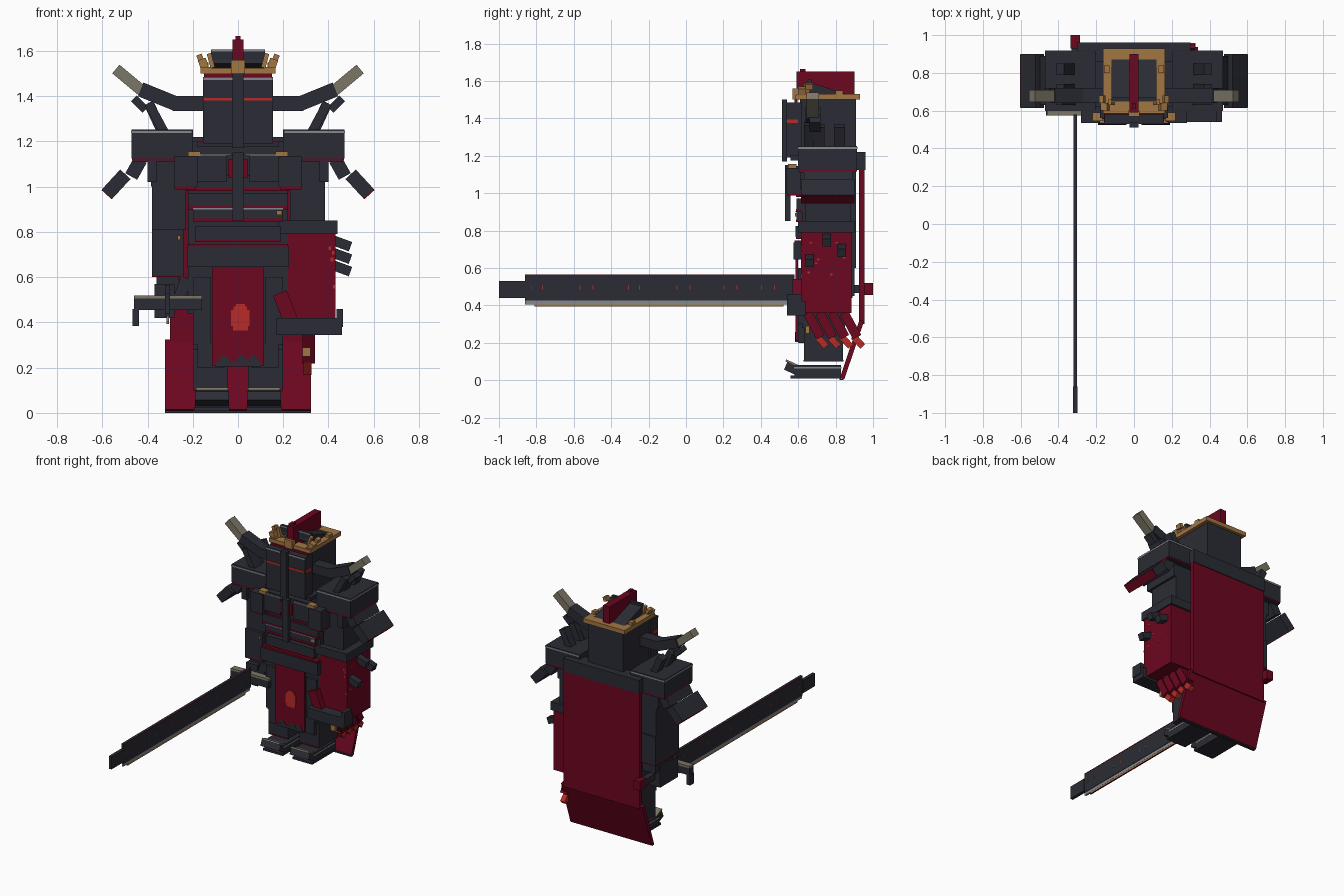
import bpy, bmesh, math
from mathutils import Matrix, Vector


def mat(name, r, g, b):
    m = bpy.data.materials.new(name)
    m.diffuse_color = (r, g, b, 1)
    return m


DARK = mat("dark steel", .024, .025, .035)
RED = mat("crimson", .150, .002, .014)
BRIGHT = mat("bright red", .48, .024, .020)
GOLD = mat("gold", .36, .18, .055)
BONE = mat("bone", .20, .18, .135)
GREY = mat("light steel", .24, .25, .28)


def box(name, x, y, z, m, pair=False, ry=0, rx=0):
    """Box from (min, max) ranges, turned about its centre, optionally mirrored in x."""
    for side in ((1, -1) if pair else (1,)):
        c = Vector(((x[0] + x[1]) / 2 * side, (y[0] + y[1]) / 2, (z[0] + z[1]) / 2))
        rot = Matrix.Rotation(math.radians(ry * side), 4, 'Y') @ Matrix.Rotation(math.radians(rx), 4, 'X')
        size = Matrix.Diagonal((x[1] - x[0], y[1] - y[0], z[1] - z[0], 1))
        bm = bmesh.new()
        bmesh.ops.create_cube(bm, size=1, matrix=Matrix.Translation(c) @ rot @ size)
        me = bpy.data.meshes.new(name)
        bm.to_mesh(me)
        bm.free()
        me.materials.append(m)
        ob = bpy.data.objects.new(name, me)
        bpy.context.collection.objects.link(ob)


def bar(name, a, b, width, y, m, pair=False):
    """Bar from a to b in the xz plane."""
    dx, dz = b[0] - a[0], b[1] - a[1]
    n, cx, cz = math.hypot(dx, dz) / 2, (a[0] + b[0]) / 2, (a[1] + b[1]) / 2
    box(name, (cx - n, cx + n), y, (cz - width / 2, cz + width / 2), m, pair,
        ry=-math.degrees(math.atan2(dz, dx)))


def bar_yz(name, a, b, width, x, m):
    """Bar from a to b in the yz plane."""
    dy, dz = b[0] - a[0], b[1] - a[1]
    n, cy, cz = math.hypot(dy, dz) / 2, (a[0] + b[0]) / 2, (a[1] + b[1]) / 2
    box(name, x, (cy - n, cy + n), (cz - width / 2, cz + width / 2), m,
        rx=math.degrees(math.atan2(dz, dy)))


# Head and mask
box("head", (-.14, .14), (.61, .91), (1.2, 1.5), DARK)
box("mask", (-.155, .155), (.535, .62), (1.19, 1.485), DARK)
box("mask_rim", (-.155, .155), (.533, .54), (1.472, 1.482), GREY)
box("mask_ridge", (-.025, .025), (.512, .54), (1.17, 1.5), DARK)
box("eye_slit", (.027, .15), (.53, .536), (1.38, 1.393), BRIGHT, True)
box("cheek_slit", (.152, .158), (.54, .6), (1.375, 1.395), BRIGHT, True)
box("mask_foot", (-.18, .18), (.56, .62), (1.175, 1.2), DARK)
box("mask_foot_trim", (-.17, .17), (.557, .562), (1.19, 1.197), RED)

# Crown and crest
box("crown_side", (.12, .165), (.59, .925), (1.5, 1.53), GOLD, True)
box("crown_front", (-.165, .165), (.585, .65), (1.5, 1.525), GOLD)
box("crown_back", (-.165, .165), (.87, .93), (1.5, 1.53), GOLD)
box("crown_trim", (-.15, .15), (.58, .595), (1.485, 1.5), RED)
box("crown_prong", (.135, .172), (.6, .64), (1.525, 1.565), GOLD, True, ry=20)
box("crown_knob", (.155, .18), (.64, .68), (1.555, 1.585), GOLD, True, ry=20)
box("crown_inner_prong", (.11, .13), (.63, .66), (1.525, 1.59), GOLD, True, ry=15)
box("crown_rear_knob", (.13, .16), (.8, .84), (1.53, 1.55), GOLD, True)
box("crown_centre", (-.03, .03), (.57, .6), (1.5, 1.56), GOLD)
box("helmet_top", (-.12, .12), (.65, .87), (1.51, 1.56), DARK, rx=-18)
box("helmet_ridge", (-.12, .12), (.65, .67), (1.56, 1.607), DARK)
box("helmet_rim", (-.12, .12), (.647, .651), (1.597, 1.605), GREY)
box("crest", (-.025, .025), (.59, .9), (1.5, 1.65), RED)
box("crest_stud", (-.01, .01), (.61, .64), (1.65, 1.665), RED)

# Horns
box("horn_root", (.14, .29), (.64, .72), (1.335, 1.4), DARK, True)
bar("horn_middle", (.27, 1.365), (.43, 1.43), .065, (.64, .72), DARK, True)
bar("horn_tip", (.42, 1.42), (.54, 1.52), .05, (.645, .71), BONE, True)
bar("horn_strut", (.395, 1.37), (.32, 1.23), .04, (.63, .7), DARK, True)
bar("shoulder_spike", (.46, 1.39), (.41, 1.34), .035, (.66, .72), DARK, True)
for yy in (.68, .79):
    bar("shoulder_fin", (.33, 1.23), (.39, 1.36), .045, (yy, yy + .06), DARK, True)

# Shoulders: a thin light rim runs round the dark cap
box("shoulder_pad", (.2, .47), (.6, .915), (1.125, 1.252), DARK, True)
box("shoulder_rim", (.205, .472), (.597, .918), (1.237, 1.247), GREY, True)
box("shoulder_trim", (.21, .468), (.602, .913), (1.115, 1.125), RED, True)
box("shoulder_underside", (.215, .465), (.605, .91), (1.11, 1.116), DARK, True)
box("upper_arm", (.22, .385), (.64, .88), (1.0, 1.12), DARK, True)
bar("shoulder_hinge", (.43, 1.12), (.472, 1.045), .06, (.63, .89), DARK, True)
bar("shoulder_flap", (.498, 1.055), (.578, .968), .062, (.615, .9), DARK, True)
bar("shoulder_flap_trim", (.576, .97), (.581, .9645), .06, (.617, .898), RED, True)
box("shoulder_bracket", (.36, .4), (.61, .88), (1.02, 1.12), DARK, True)

# Torso with banded armour
box("torso", (-.22, .22), (.62, .91), (.6, 1.2), DARK)
box("collar", (-.3, .3), (.86, .96), (1.125, 1.22), DARK)
for z, w in ((.995, .23), (.915, .22), (.86, .2)):
    box("chest_band", (-w, w), (.59, .64), (z, z + .055), DARK)
    box("band_trim", (-w, w), (.588, .64), (z - .015, z), RED)
box("band_rim", (-.2, .2), (.586, .592), (.9, .905), GREY)
box("chest_core", (-.18, .18), (.575, .65), (1.05, 1.145), DARK)
box("breast_plate", (.18, .28), (.535, .64), (1.0, 1.135), DARK, True)
box("breast_inner", (.05, .18), (.55, .62), (1.02, 1.14), DARK, True)
box("breast_trim", (.185, .28), (.54, .64), (.988, 1.0), RED, True)
box("breast_rim", (.03, .17), (.548, .553), (1.138, 1.144), GREY, True)
box("breast_buckle", (.165, .22), (.545, .59), (1.135, 1.155), GOLD, True)
box("chest_gem", (-.045, .045), (.545, .57), (1.04, 1.12), RED)
box("chest_ridge", (-.025, .025), (.53, .56), (.85, 1.15), DARK)
box("chest_charm", (.17, .195), (.583, .592), (.875, .895), GOLD)
box("belt_upper", (-.19, .19), (.585, .64), (.765, .825), DARK)
box("belt_upper_trim", (-.19, .19), (.587, .64), (.755, .765), RED)
box("belt", (-.225, .225), (.575, .66), (.645, .735), DARK)
box("belt_trim", (-.22, .22), (.58, .65), (.735, .747), RED)
box("hip", (-.22, .22), (.62, .89), (.44, .65), DARK)

# Sword arm
box("sword_arm", (-.38, -.23), (.64, .88), (.81, 1.02), DARK)
box("forearm", (-.38, -.24), (.62, .89), (.61, .81), DARK)
box("forearm_trim", (-.38, -.24), (.622, .888), (.6, .61), RED)
box("forearm_charm", (-.268, -.255), (.612, .622), (.765, .785), GOLD)
box("wrist", (-.36, -.26), (.65, .86), (.53, .6), DARK)
box("hand", (-.37, -.28), (.62, .82), (.42, .57), DARK)
box("thumb", (-.27, -.22), (.62, .74), (.5, .6), DARK, ry=20)

# Sword
box("blade", (-.32, -.302), (-.86, .58), (.425, .566), DARK)
box("blade_line", (-.3208, -.3012), (-.86, .57), (.56, .5655), RED)
box("blade_edge", (-.317, -.305), (-.86, .57), (.405, .425), GREY)
box("blade_underside", (-.316, -.306), (-.81, .52), (.395, .405), GOLD)
box("blade_underside_line", (-.316, -.306), (-.81, .52), (.393, .3955), RED)
box("blade_tip", (-.322, -.3), (-1, -.86), (.44, .53), DARK)
for y in (-.83, -.77, -.57, -.5, -.31, -.25, -.05, .02, .2, .27, .4, .47):
    box("blade_mark", (-.3212, -.3008), (y, y + .005), (.485, .505), BRIGHT)
box("grip", (-.33, -.292), (.58, .96), (.465, .51), DARK)
box("pommel", (-.335, -.285), (.93, 1.0), (.455, .52), RED)
box("guard", (-.46, -.16), (.575, .62), (.455, .505), DARK)
box("guard_rim", (-.46, -.16), (.575, .62), (.505, .52), BONE)
box("guard_hook", (-.467, -.437), (.575, .62), (.385, .46), DARK)

# Clawed arm
box("claw_upper_arm", (.23, .385), (.64, .88), (.84, 1.02), DARK)
box("elbow_plate", (.18, .44), (.6, .9), (.79, .85), DARK)
box("claw_arm", (.22, .43), (.615, .885), (.36, .79), RED)
for i, z in enumerate((.75, .695, .64)):
    y = (.75, .83, .66)[i]
    box("arm_spike", (.41, .5), (y - .02, y + .025), (z - .022, z + .022), DARK, ry=20)
for y, z in ((.66, .73), (.7, .64), (.69, .62), (.8, .73), (.84, .65), (.77, .56), (.65, .57)):
    box("arm_spot", (.428, .432), (y, y + .014), (z, z + .01), BRIGHT)
for x, z in ((.4, .72), (.41, .67), (.415, .7), (.42, .55)):
    box("arm_spot_front", (x, x + .012), (.613, .617), (z, z + .016), BRIGHT)
bar("claw_thumb", (.185, .53), (.235, .4), .065, (.57, .64), RED)
for i in range(4):
    y = .68 + i * .065
    bar_yz("claw_finger", (y - .03, .36), (y + .04, .23), .05, (.285, .34), RED)
    bar_yz("claw_nail", (y + .02, .235), (y + .07, .18), .035, (.29, .325), BRIGHT)
box("claw_ring", (.285, .32), (.64, .66), (.25, .29), GOLD)
box("scabbard_bar", (.17, .46), (.54, .64), (.345, .42), DARK)
box("scabbard_hook", (.435, .465), (.54, .62), (.38, .46), DARK)

# Front cloth
box("front_cloth", (-.115, .115), (.585, .6), (.21, .645), RED)
box("cloth_hem", (-.1, .1), (.583, .602), (.205, .225), DARK)
for x in (-.06, .02, .07):
    box("cloth_tatter", (x - .02, x + .02), (.583, .586), (.22, .25), DARK, ry=35)
for x, z in (((-.03, .05), (.385, .455)), ((-.02, .04), (.455, .47)),
             ((-.008, .03), (.47, .482)), ((-.022, .045), (.365, .385))):
    box("cloth_mark", x, (.579, .585), z, BRIGHT)

# Legs and feet
box("thigh", (.04, .2), (.62, .85), (.28, .5), DARK, True)
box("thigh_skirt", (.12, .2), (.6, .64), (.3, .6), DARK, True)
box("shin", (.045, .2), (.63, .84), (.1, .3), DARK, True)
box("knee", (.06, .18), (.6, .64), (.2, .31), DARK, True)
box("shin_trim", (.045, .2), (.628, .842), (.1, .108), RED, True)
box("foot", (.04, .19), (.58, .83), (.01, .08), DARK, True)
box("foot_rim", (.039, .191), (.578, .831), (.062, .07), GREY, True)
box("sole", (.038, .195), (.56, .83), (.01, .025), DARK, True)
box("toe", (.04, .19), (.53, .6), (.04, .085), DARK, True, rx=-25)
box("toe_rim", (.045, .185), (.53, .6), (.085, .097), BONE, True, rx=-25)
box("side_skirt", (.19, .215), (.66, .9), (.45, .62), DARK, True)

# Cape
box("cape", (-.3, .3), (.925, .955), (.3, 1.13), RED)
bar_yz("cape_tail", (.94, .32), (.835, .01), .025, (-.322, .322), RED)
box("cape_hem", (-.322, .322), (.82, .842), (0, .01), DARK)
